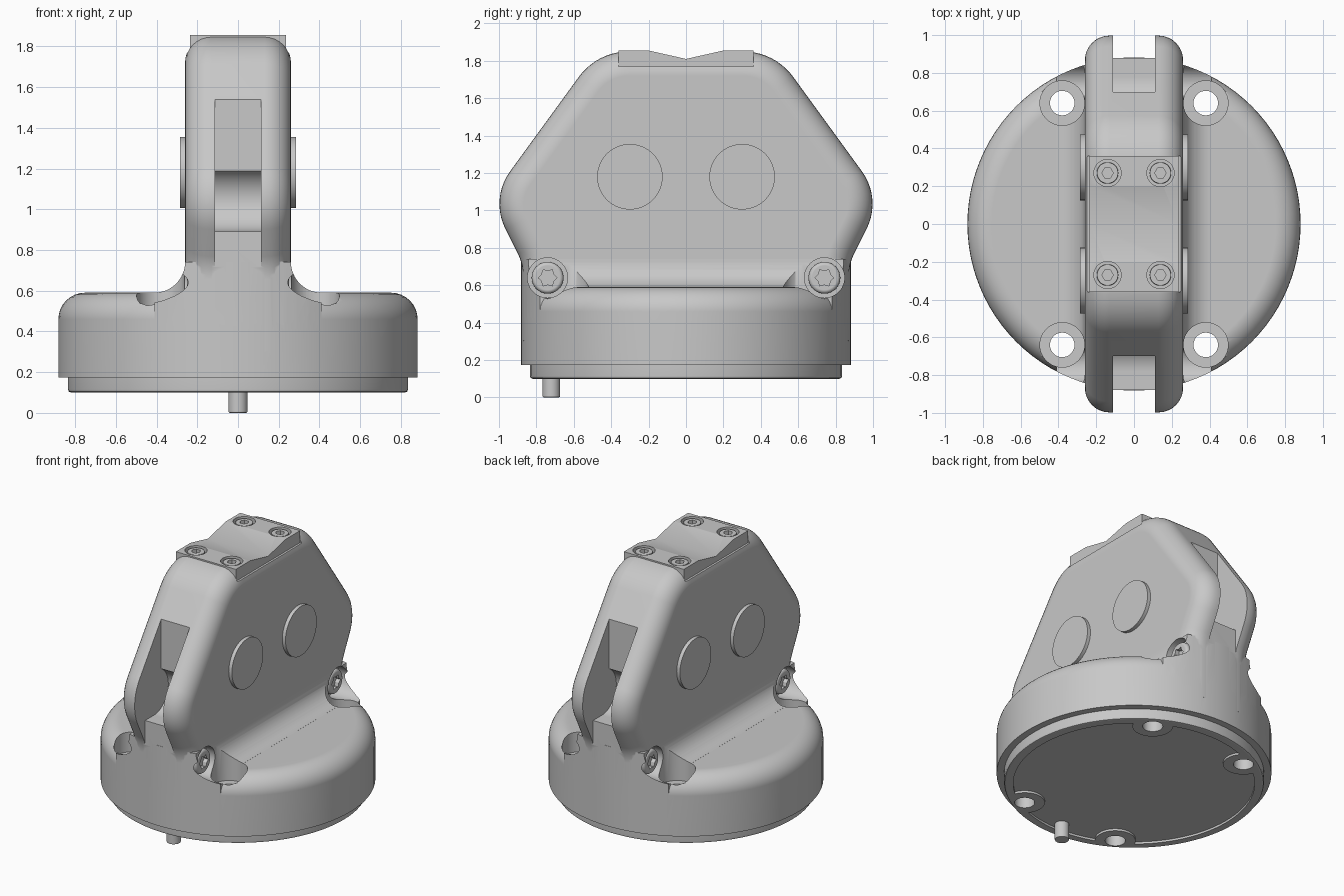
import bpy, bmesh
from math import sin, cos, pi, radians, tan
from mathutils import Vector

cube = bpy.data.objects.get("Cube")
if cube:
    bpy.data.objects.remove(cube, do_unlink=True)

grey = bpy.data.materials.new("plain grey")
grey.use_nodes = True
COLOUR = (0.58, 0.58, 0.58, 1)
grey.diffuse_color = COLOUR
grey.node_tree.nodes["Principled BSDF"].inputs["Base Color"].default_value = COLOUR


def arc(cx, cy, r, a0, a1, n):
    """Points along an arc, angles in degrees."""
    angles = [radians(a0 + (a1 - a0) * i / n) for i in range(n + 1)]
    return [(cx + r * cos(a), cy + r * sin(a)) for a in angles]


def circle(cx, cy, r, n=48):
    return arc(cx, cy, r, 0, 360, n)[:-1]


def rect(x0, x1, y0, y1):
    return [(x0, y0), (x1, y0), (x1, y1), (x0, y1)]


def rounded(corners, n=10):
    """Replace each (u, v, radius) corner of a closed outline with an arc."""
    out = []
    for i, (u, v, r) in enumerate(corners):
        p = Vector((u, v))
        if r == 0:
            out.append((u, v))
            continue
        a = (Vector(corners[i - 1][:2]) - p).normalized()
        b = (Vector(corners[(i + 1) % len(corners)][:2]) - p).normalized()
        half = a.angle(b) / 2
        centre = p + (a + b).normalized() * r / sin(half)
        start, end = ((p + d * r / tan(half) - centre).normalized() for d in (a, b))
        out += [tuple(centre + start.slerp(end, k / n) * r) for k in range(n + 1)]
    return out


def prism(name, pts, lo, hi, axis, bevel=0, segs=6, ends=None):
    """Extrude an outline along an axis, rounding the rims of the given ends."""
    place = {"X": lambda t, u, v: (t, u, v),
             "Y": lambda t, u, v: (u, t, v),
             "Z": lambda t, u, v: (u, v, t)}[axis]
    bm = bmesh.new()
    rims = {t: [bm.verts.new(place(t, u, v)) for u, v in pts] for t in (lo, hi)}
    a, b = rims[lo], rims[hi]
    caps = {lo: bm.faces.new(a), hi: bm.faces.new(b)}
    for i in range(len(pts)):
        j = (i + 1) % len(pts)
        bm.faces.new((a[i], a[j], b[j], b[i]))
    bmesh.ops.recalc_face_normals(bm, faces=bm.faces)
    if bevel:
        edges = [e for t in (ends or (hi,)) for e in caps[t].edges]
        bmesh.ops.bevel(bm, geom=edges, offset=bevel, segments=segs, profile=0.5,
                        affect="EDGES", clamp_overlap=False)
    mesh = bpy.data.meshes.new(name)
    bm.to_mesh(mesh)
    bm.free()
    mesh.materials.append(grey)
    obj = bpy.data.objects.new(name, mesh)
    bpy.context.collection.objects.link(obj)
    return obj


def combine(target, tool, op="DIFFERENCE", keep=False):
    mod = target.modifiers.new("combine", "BOOLEAN")
    mod.operation, mod.object, mod.solver = op, tool, "EXACT"
    bpy.context.view_layer.objects.active = target
    bpy.ops.object.modifier_apply(modifier=mod.name)
    if not keep:
        bpy.data.objects.remove(tool, do_unlink=True)


SIGNS = (-1, 1)
CORNERS = [(sx, sy) for sx in SIGNS for sy in SIGNS]

# Round base with a soft top rim
housing = prism("housing", circle(0, 0, 0.882, 96), 0.173, 0.59, "Z", 0.13, 8)

# Concave blend between base and upright, trimmed to the base radius
right = arc(0.41, 0.7405, 0.15, 270, 180, 12)
blend = prism("blend", [(0.41, 0.4)] + right + [(-x, z) for x, z in right[::-1]]
              + [(-0.41, 0.4)], -1, 1, "Y")
combine(blend, prism("trim", circle(0, 0, 0.882, 96), 0.3, 0.9, "Z"), "INTERSECT")

# Upright body with rounded rims
half = [(0.474, 1.85, 0.33), (1.047, 1.063, 0.296), (0.872, 0.715, 0.25), (0.872, 0.3, 0)]
outline = rounded(half + [(-y, z, r) for y, z, r in half[::-1]])
body = prism("body", outline, -0.26, 0.26, "X", 0.13, 8, (-0.26, 0.26))

# Seat for the cap plate, and a slot with a round pocket at each end
combine(body, prism("seat_cut", rect(-0.36, 0.36, 1.77, 2), -0.4, 0.4, "X"))
slot = ([(1.2, 1.8), (0.70, 1.8)] + arc(0.78, 1.05, 0.16, 120, 270, 20)
        + [(0.88, 0.89), (0.88, 0.5), (1.2, 0.5)])
for s in SIGNS:
    combine(body, prism("slot_cut", [(s * y, z) for y, z in slot], -0.112, 0.112, "X"))

combine(housing, blend, "UNION")
combine(housing, body, "UNION")

# Lower flange with a recessed underside
flange = prism("base_flange", circle(0, 0, 0.835, 96), 0.10, 0.185, "Z", 0.015, 2, (0.10,))
recess = prism("recess_cut", circle(0, 0, 0.775, 96), 0.05, 0.115, "Z")
for sx, sy in CORNERS:
    combine(recess, prism("land", circle(sx * 0.38, sy * 0.64, 0.13), 0, 0.2, "Z"))
combine(flange, recess)

# Mounting holes with counterbores, and side pockets for the cross screws
for sx, sy in CORNERS:
    x, y = sx * 0.38, sy * 0.64
    hole = prism("hole_cut", circle(x, y, 0.065, 32), 0.05, 0.8, "Z")
    combine(flange, hole, keep=True)
    combine(housing, hole)
    combine(housing, prism("bore_cut", circle(x, y, 0.118), 0.45, 0.95, "Z"))
    lo, hi = sorted((sx * 0.2, sx * 0.5))
    combine(housing, prism("pocket_cut", circle(sy * 0.74, 0.64, 0.107), lo, hi, "X"))

# Cap plate with a shallow V groove
cap = prism("cap_plate", [(-0.36, 1.765), (0.36, 1.765), (0.36, 1.855), (0.2, 1.855),
                          (0, 1.81), (-0.2, 1.855), (-0.36, 1.855)], -0.235, 0.235, "X")
parts = [housing, flange, cap]

for sx, sy in CORNERS:
    # Cap screws with hexagonal sockets
    x, y = sx * 0.14, sy * 0.27
    combine(cap, prism("screw_cut", circle(x, y, 0.072, 32), 1.82, 1.9, "Z"))
    head = prism("cap_screw", circle(x, y, 0.057, 32), 1.8, 1.85, "Z", 0.006, 2)
    combine(head, prism("hex_cut", circle(x, y, 0.03, 6), 1.82, 1.9, "Z"))

    # Cross screws with star sockets
    y = sy * 0.74
    screw = prism("cross_screw", circle(y, 0.64, 0.085, 40), sx * 0.16, sx * 0.25, "X", 0.02, 4)
    star = [(y + r * cos(i * pi / 6), 0.64 + r * sin(i * pi / 6))
            for i, r in enumerate([0.05, 0.036] * 6)]
    lo, hi = sorted((sx * 0.22, sx * 0.3))
    combine(screw, prism("star_cut", star, lo, hi, "X"))

    # Raised round bosses on both sides
    boss = prism("side_boss", circle(sy * 0.30, 1.18, 0.175, 64), sx * 0.2, sx * 0.285, "X")
    parts += [head, screw, boss]

# Locating pin under the front
parts.append(prism("locating_pin", circle(0, -0.72, 0.047, 32), 0.15, 0, "Z", 0.008, 2))

# Smooth shading with crisp edges
bpy.ops.object.select_all(action="DESELECT")
for obj in parts:
    obj.select_set(True)
bpy.context.view_layer.objects.active = housing
bpy.ops.object.shade_smooth_by_angle(angle=radians(32))
for obj in parts:
    normals = obj.modifiers.new("even normals", "WEIGHTED_NORMAL")
    normals.keep_sharp = True
